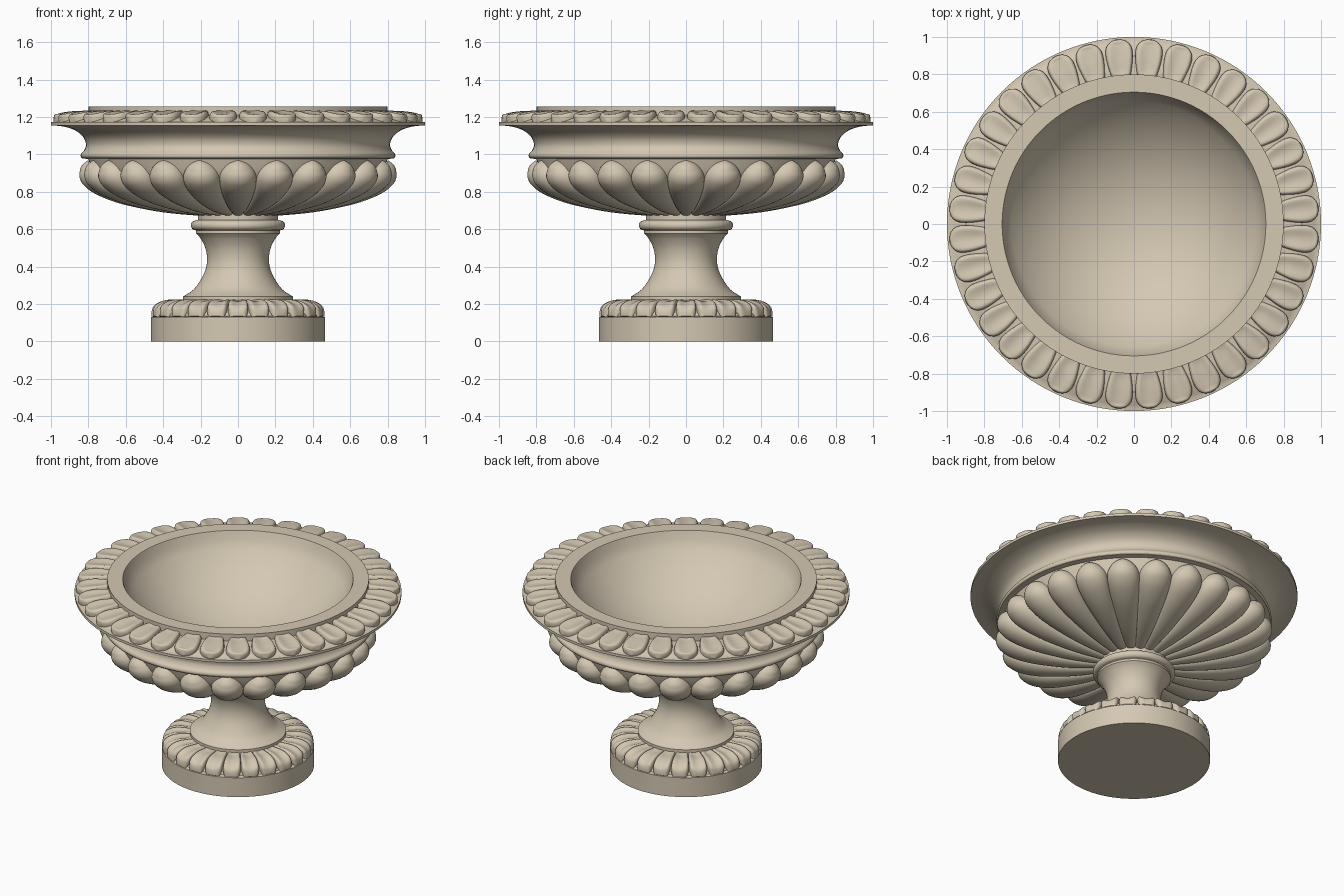
import bpy, bmesh, math

if "Cube" in bpy.data.objects:
    bpy.data.objects.remove(bpy.data.objects["Cube"])

stone = bpy.data.materials.new("warm_stone")
stone.diffuse_color = (0.66, 0.58, 0.45, 1)
stone.use_nodes = True
stone.node_tree.nodes["Principled BSDF"].inputs["Base Color"].default_value = stone.diffuse_color


def spline(pts, n):
    """Smooth curve through tuples of any length."""
    out = []
    for i in range(len(pts) - 1):
        a, b = pts[max(i - 1, 0)], pts[i]
        c, d = pts[i + 1], pts[min(i + 2, len(pts) - 1)]
        for k in range(n):
            t = k / n
            out.append(tuple(0.5 * (2 * q + (r - p) * t + (2 * p - 5 * q + 4 * r - s) * t * t
                                    + (3 * q - p - 3 * r + s) * t ** 3)
                             for p, q, r, s in zip(a, b, c, d)))
    return out + [pts[-1]]


def finish(bm, name, angle):
    bmesh.ops.recalc_face_normals(bm, faces=bm.faces)
    me = bpy.data.meshes.new(name)
    bm.to_mesh(me)
    bm.free()
    me.materials.append(stone)
    ob = bpy.data.objects.new(name, me)
    bpy.context.collection.objects.link(ob)
    bpy.ops.object.select_all(action='DESELECT')
    ob.select_set(True)
    bpy.context.view_layer.objects.active = ob
    bpy.ops.object.shade_smooth_by_angle(angle=math.radians(angle))
    return ob


def lathe(name, profile, segs=128):
    """Turn an (r, z) profile about the z axis."""
    bm = bmesh.new()
    rings = []
    for r, z in profile:
        if r < 1e-5:
            rings.append([bm.verts.new((0, 0, z))] * segs)
        else:
            rings.append([bm.verts.new((r * math.cos(2 * math.pi * i / segs),
                                        r * math.sin(2 * math.pi * i / segs), z)) for i in range(segs)])
    for a, b in zip(rings, rings[1:]):
        for i in range(segs):
            j = (i + 1) % segs
            quad = list(dict.fromkeys((a[i], a[j], b[j], b[i])))
            if len(quad) > 2:
                bm.faces.new(quad)
    return finish(bm, name, 30)


def lobes(name, stations, count, offset, power, n=5, across=16):
    """Ring of carved lobes; each station is (r, z, half width, height, central hollow)."""
    path = spline(stations, n)
    bm = bmesh.new()
    for c in range(count):
        ang = 2 * math.pi * c / count + math.radians(offset)
        ca, sa = math.cos(ang), math.sin(ang)
        rings = []
        for i, (r, z, w, h, dip) in enumerate(path):
            p, q = path[max(i - 1, 0)], path[min(i + 1, len(path) - 1)]
            dr, dz = q[0] - p[0], q[1] - p[1]
            ln = math.hypot(dr, dz) or 1
            side = 1 if power == 4 else -1      # petals face up, gadroons face down
            nr, nz = -dz / ln * side, dr / ln * side
            ring = []
            for k in range(across + 1):
                u = -math.cos(math.pi * k / across)
                hh = h * math.sqrt(max(0, 1 - abs(u) ** power)) * (1 - dip * (1 - u * u))
                x, y = r + nr * hh, w * u
                ring.append(bm.verts.new((x * ca - y * sa, x * sa + y * ca, z + nz * hh)))
            rings.append(ring)
        for a, b in zip(rings, rings[1:]):
            for k in range(across + 1):
                j = (k + 1) % (across + 1)
                bm.faces.new((a[k], a[j], b[j], b[k]))
        bm.faces.new(rings[0])
        bm.faces.new(rings[-1])
    return finish(bm, name, 50)


# Foot and stem
lathe("foot_and_stem",
      [(0, 0), (0.465, 0), (0.465, 0.13), (0.44, 0.135)]
      + spline([(0.44, 0.135), (0.42, 0.17), (0.37, 0.195), (0.295, 0.20)], 4)[1:]
      + [(0.295, 0.24)]
      + spline([(0.285, 0.245), (0.24, 0.275), (0.205, 0.32), (0.175, 0.38), (0.165, 0.44),
                (0.175, 0.50), (0.20, 0.55), (0.225, 0.578)], 4)
      + [(0.225, 0.592)]
      + [(0.227 + 0.025 * math.cos(t * math.pi / 10), 0.62 + 0.026 * math.sin(t * math.pi / 10))
         for t in range(-5, 6)]
      + [(0.215, 0.65), (0.215, 0.70), (0, 0.70)])

# Scooped petals around the foot
lobes("foot_petals", [(0.28, 0.200, 0.036, 0.032, 0.3), (0.32, 0.200, 0.042, 0.038, 0.6),
                      (0.38, 0.195, 0.050, 0.044, 0.6), (0.42, 0.175, 0.054, 0.048, 0.5),
                      (0.437, 0.152, 0.052, 0.034, 0.2), (0.454, 0.128, 0.042, 0.012, 0)],
      24, 0, 4)

# Bowl shell: underside, band, flared rim and shallow round hollow
hollow = [(0.69 * k / 20, 1.66 - math.sqrt(0.689 - (0.69 * k / 20) ** 2)) for k in range(20, -1, -1)]
lathe("bowl",
      spline([(0, 0.685), (0.20, 0.685), (0.40, 0.715), (0.60, 0.775), (0.72, 0.835),
              (0.77, 0.89), (0.80, 0.975)], 4)
      + [(0.835, 0.978)]
      + spline([(0.835, 0.980), (0.841, 0.990), (0.838, 1.004), (0.822, 1.022), (0.813, 1.052),
                (0.826, 1.09), (0.865, 1.125), (0.92, 1.146), (0.97, 1.153)], 4)
      + [(1.0, 1.155), (1.0, 1.172), (0.98, 1.173)]
      + spline([(0.98, 1.173), (0.93, 1.193), (0.88, 1.203), (0.80, 1.209)], 3)[1:]
      + [(0.80, 1.255), (0.705, 1.255), (0.70, 1.245)] + hollow)

# Gadroons under the bowl
lobes("bowl_gadroons", [(0.20, 0.686, 0.027, 0.015, 0), (0.40, 0.72, 0.053, 0.030, 0),
                        (0.60, 0.78, 0.080, 0.050, 0), (0.72, 0.84, 0.096, 0.066, 0),
                        (0.765, 0.89, 0.096, 0.082, 0), (0.785, 0.93, 0.072, 0.068, 0),
                        (0.795, 0.953, 0.043, 0.045, 0), (0.80, 0.968, 0.004, 0.004, 0)],
      24, 0, 2)

# Scooped petals around the rim
lobes("rim_petals", [(0.79, 1.208, 0.050, 0.036, 0.3), (0.82, 1.207, 0.058, 0.042, 0.55),
                     (0.88, 1.203, 0.070, 0.046, 0.6), (0.93, 1.192, 0.072, 0.050, 0.5),
                     (0.957, 1.180, 0.060, 0.049, 0.25), (0.975, 1.174, 0.042, 0.036, 0),
                     (0.988, 1.170, 0.010, 0.008, 0)],
      36, 5, 4)
